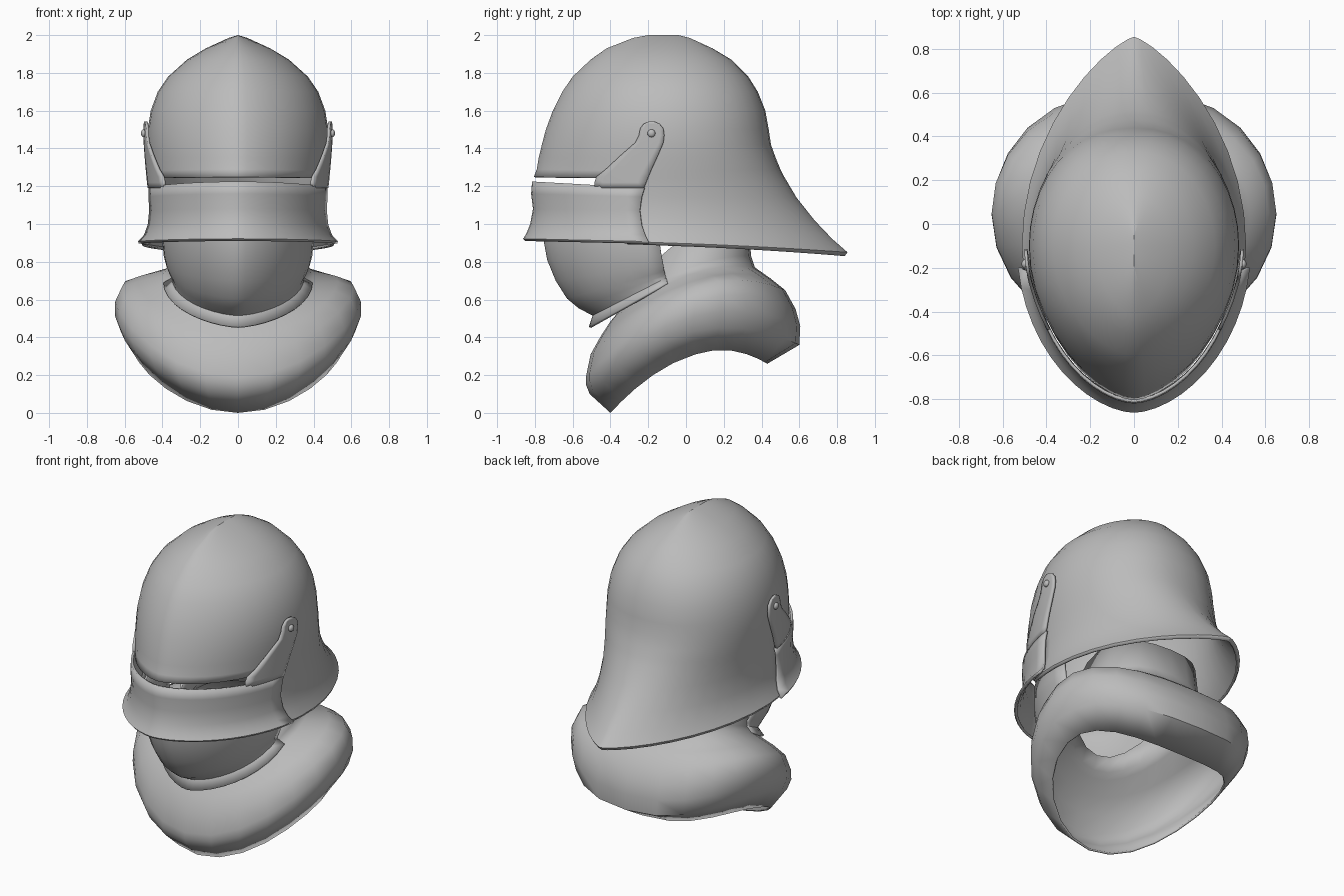
import bpy, bmesh, math

if "Cube" in bpy.data.objects:
    bpy.data.objects.remove(bpy.data.objects["Cube"])

steel = bpy.data.materials.new("steel grey")
steel.diffuse_color = (0.5, 0.5, 0.5, 1)
steel.use_nodes = True
steel.node_tree.nodes["Principled BSDF"].inputs["Base Color"].default_value = steel.diffuse_color


def finish(ob, angle=32):
    ob.data.materials.append(steel)
    bpy.ops.object.select_all(action='DESELECT')
    ob.select_set(True)
    bpy.context.view_layer.objects.active = ob
    bpy.ops.object.shade_smooth_by_angle(angle=math.radians(angle))


def section(t, row):
    """Point on a keeled oval: width, front, side and back (y, z), front and back exponents."""
    w, f, s, b, ef, eb = row
    c, n = math.cos(t), math.sin(t)
    x = math.copysign(w * abs(n) ** (2 * (ef if c > 0 else eb)), n) if abs(n) > 1e-6 else 0
    y = s[0] + (f[0] - s[0]) * c if c > 0 else s[0] - (b[0] - s[0]) * c
    z = s[1] + c * (f[1] - b[1]) / 2 + c * c * ((f[1] + b[1]) / 2 - s[1])
    return (x, y, z)


def plate(name, rows, closed, thick, skip=None, mirror=False, angle=32):
    """Sheet of metal through rows of points, thickened inward."""
    bm = bmesh.new()
    grid = [[bm.verts.new(p) for p in r] for r in rows]
    n = len(rows[0])
    for r in range(len(rows) - 1):
        for c in range(n if closed else n - 1):
            d = (c + 1) % n
            if skip and skip(r, c):
                continue
            bm.faces.new((grid[r][c], grid[r + 1][c], grid[r + 1][d], grid[r][d]))
    bmesh.ops.remove_doubles(bm, verts=bm.verts, dist=0.0005)
    bmesh.ops.delete(bm, geom=[v for v in bm.verts if not v.link_faces], context='VERTS')
    me = bpy.data.meshes.new(name)
    bm.to_mesh(me)
    bm.free()
    ob = bpy.data.objects.new(name, me)
    bpy.context.collection.objects.link(ob)
    finish(ob, angle)
    if mirror:
        ob.modifiers.new("mirror", 'MIRROR')
    mod = ob.modifiers.new("thickness", 'SOLIDIFY')
    mod.thickness, mod.offset = thick, -1
    return ob


# Skull: z, half width, front y, back y, back exponent
YC = -0.1
dome = [(2.0, 0.0, -0.2, -0.04, .6), (1.985, 0.05, -0.28, 0.02, .6), (1.93, 0.17, -0.42, 0.14, .55),
        (1.87, 0.27, -0.505, 0.24, .52), (1.78, 0.37, -0.60, 0.33, .49), (1.7, 0.425, -0.655, 0.38, .47),
        (1.6, 0.462, -0.705, 0.42, .46), (1.5, 0.478, -0.742, 0.438, .45), (1.42, 0.48, -0.763, 0.45, .45),
        (1.35, 0.476, -0.78, 0.475, .46), (1.29, 0.47, -0.79, 0.5, .48), (1.25, 0.466, -0.805, 0.52, .5)]
skull = [(w, (yf, z), (YC, z - .008 * (z < 1.3)), (yb, z), .62, eb) for z, w, yf, yb, eb in dome]
# Flaring tail: half width, side z, back y, back z, back exponent
for w, zs, yb, zb, eb in [(.457, 1.14, .585, 1.14, .56), (.463, 1.03, .68, 1.02, .64),
                          (.485, .95, .775, .92, .72), (.512, .9, .855, .85, .77), (.505, .885, .84, .83, .77)]:
    skull.append((w, (-.79, zs + .01), (YC, zs), (yb, zb), .62, eb))
N = 40
plate("skull", [[section(2 * math.pi * i / N, r) for i in range(N)] for r in skull], True, 0.014,
      skip=lambda r, c: r >= len(dome) - 1 and (c < 8 or c >= N - 8))

# Visor: half width, front y, front z, side z, rear y
visor_rows = []
for w, yf, zf, zs, yr in [(.482, -.815, 1.225, 1.185, -.22), (.484, -.82, 1.16, 1.14, -.235),
                          (.482, -.81, 1.08, 1.07, -.245), (.488, -.825, 1.0, .995, -.235),
                          (.505, -.845, .95, .94, -.215), (.535, -.862, .922, .905, -.2),
                          (.53, -.852, .91, .893, -.2)]:
    row = (w, (yf, zf), (YC, zs), (.6, zs - (zf - zs)), .58, .58)
    tm = math.acos((YC - yr) / (YC - yf))
    visor_rows.append([section(tm * (i / 12 - 1), row) for i in range(25)])
plate("visor", visor_rows, False, 0.014)

# Visor arms: z, front y, rear y, hugging the skull
arm_rows = []
for z, ya, yb in [(1.543, -.195, -.17), (1.53, -.225, -.14), (1.505, -.243, -.12), (1.47, -.25, -.115),
                  (1.43, -.27, -.12), (1.36, -.35, -.15), (1.29, -.425, -.183), (1.25, -.475, -.2),
                  (1.22, -.485, -.212), (1.19, -.485, -.224)]:
    pts = []
    for i in range(7):
        y = ya + (yb - ya) * i / 6
        yf = -.8 + max(0, z - 1.25) * .2
        w = .468 + .05 * min(z - 1.19, .25)
        pts.append((w * (1 - ((YC - y) / (YC - yf)) ** 2) ** .62 + .02, y, z))
    arm_rows.append(pts)
plate("visor_arm", arm_rows, False, 0.014, mirror=True)

# Pivot rivets
for side in (-1, 1):
    bpy.ops.mesh.primitive_uv_sphere_add(segments=12, ring_count=8, radius=0.021,
                                         location=(side * .499, -.183, 1.48))
    rivet = bpy.context.object
    rivet.name = "pivot_rivet"
    rivet.scale.x = 0.7
    finish(rivet, 60)

# Chin guard: half width, front (y, z), rear (y, z)
chin_rows = []
for w, f, b in [(.395, (-.755, 1.06), (-.16, 1.04)), (.4, (-.755, .92), (-.14, .9)),
                (.393, (-.735, .81), (-.13, .83)), (.38, (-.69, .7), (-.12, .78)),
                (.365, (-.63, .605), (-.115, .75)), (.352, (-.57, .555), (-.11, .73)),
                (.35, (-.495, .515), (-.105, .715)), (.395, (-.515, .455), (-.1, .69))]:
    row = (w, f, b, (.4, 2 * b[1] - f[1]), .62, .62)
    chin_rows.append([section(math.pi / 2 * (i / 10 - 1), row) for i in range(21)])
plate("chin_guard", chin_rows, False, 0.014)

# Gorget with neck collar: half width, front, side, back
gorget = [(.35, (-.34, .6), (0, .93), (.33, 1.0)), (.37, (-.37, .52), (0, .76), (.345, .83)),
          (.4, (-.4, .485), (0, .725), (.365, .77)), (.53, (-.455, .4), (.03, .695), (.45, .71)),
          (.615, (-.505, .31), (.05, .665), (.525, .65)), (.65, (-.53, .19), (.05, .59), (.58, .55)),
          (.65, (-.53, .15), (.04, .51), (.605, .46)), (.62, (-.51, .1), (.03, .43), (.6, .36)),
          (.54, (-.4, 0), (.05, .31), (.43, .26))]
M = 24
plate("gorget", [[section(2 * math.pi * i / M, (w, f, s, b, .5, .42)) for i in range(M)]
                 for w, f, s, b in gorget], True, 0.012, angle=50)
